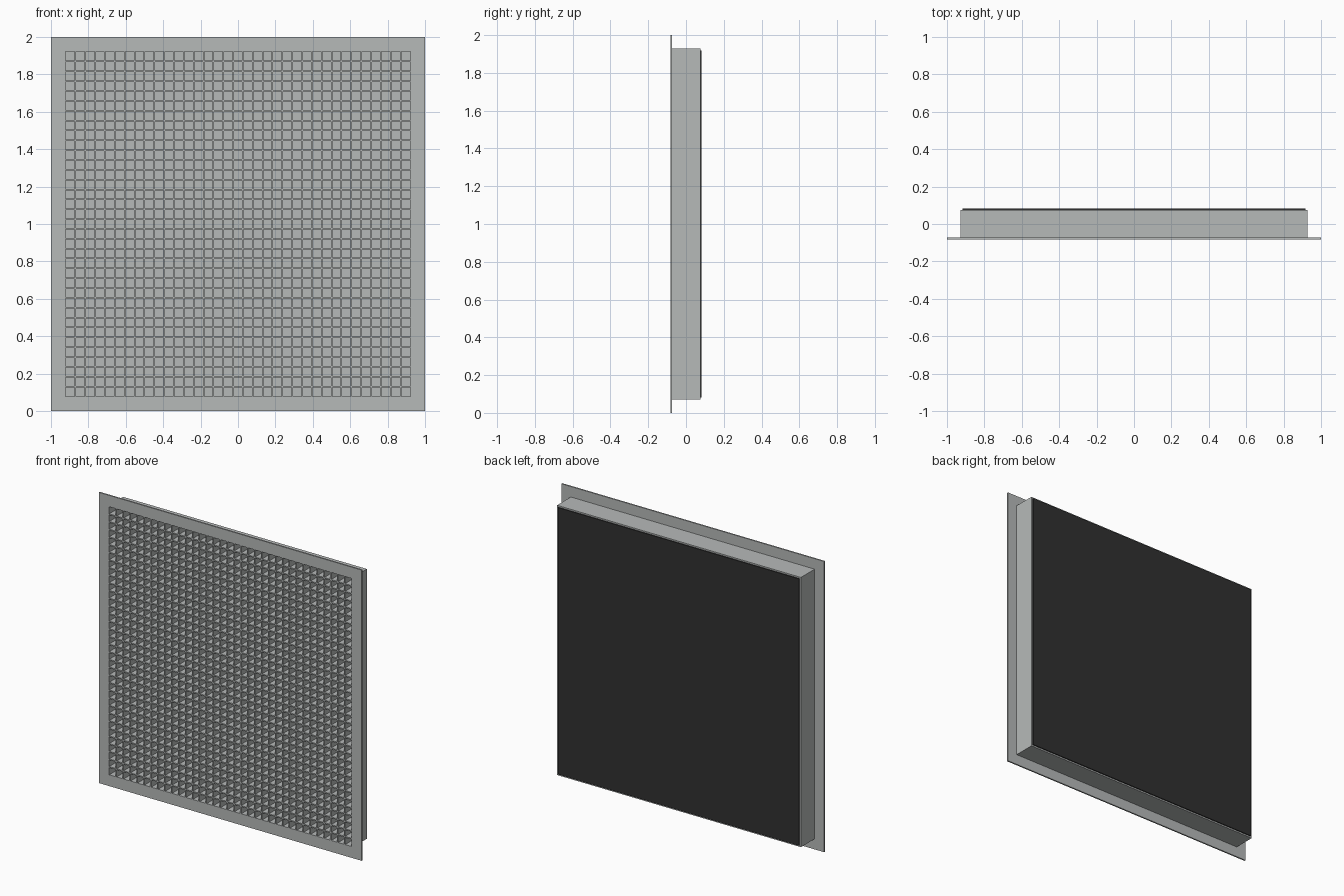
import bpy
import bmesh
from mathutils import Vector

if "Cube" in bpy.data.objects:
    bpy.data.objects.remove(bpy.data.objects["Cube"], do_unlink=True)


def material(name, rgb):
    mat = bpy.data.materials.new(name)
    mat.use_nodes = True
    color = (*rgb, 1)
    mat.diffuse_color = color
    mat.node_tree.nodes["Principled BSDF"].inputs["Base Color"].default_value = color
    return mat


def finish(name, bm, mat):
    bmesh.ops.recalc_face_normals(bm, faces=bm.faces)
    mesh = bpy.data.meshes.new(name)
    bm.to_mesh(mesh)
    bm.free()
    mesh.materials.append(mat)
    obj = bpy.data.objects.new(name, mesh)
    bpy.context.collection.objects.link(obj)
    return obj


def box(name, low, high, mat):
    bm = bmesh.new()
    low, high = Vector(low), Vector(high)
    bmesh.ops.create_cube(bm, size=1)
    for v in bm.verts:
        v.co = (low + high) / 2 + v.co * (high - low)
    return finish(name, bm, mat)


def square_ring(name, outer, inner, front, back, mat):
    """Square ring around the panel centre, given as half widths."""
    bm = bmesh.new()
    corners = [(-1, -1), (1, -1), (1, 1), (-1, 1)]
    section = [(outer, front), (outer, back), (inner, back), (inner, front)]
    loops = [[bm.verts.new((x * r, y, CENTRE + z * r)) for x, z in corners]
             for r, y in section]
    for i in range(4):
        a, b = loops[i], loops[(i + 1) % 4]
        for j in range(4):
            k = (j + 1) % 4
            bm.faces.new((a[j], a[k], b[k], b[j]))
    return finish(name, bm, mat)


def repeat(obj, count, step):
    array = obj.modifiers.new("Repeat", 'ARRAY')
    array.count = count
    array.use_relative_offset = False
    array.use_constant_offset = True
    array.constant_offset_displace = step


grey = material("Grey metal", (0.47, 0.49, 0.485))
black = material("Black backing", (0.03, 0.03, 0.03))

CENTRE = 1.0
FRONT, FLANGE_BACK, BOX_BACK, BACK = -0.083, -0.073, 0.076, 0.083
BOX, OPENING = 0.928, 0.922
CELLS = 35
PITCH = 2 * OPENING / CELLS
HALF_BLADE = 0.004

# Front flange and the sleeve behind it
square_ring("front_flange", 1.0, OPENING, FRONT, FLANGE_BACK, grey)
square_ring("box_sleeve", BOX, OPENING, FLANGE_BACK, BOX_BACK, grey)

# Closed rear of the box and the backing sheet
box("box_rear", (-OPENING, BOX_BACK - 0.006, CENTRE - OPENING),
    (OPENING, BOX_BACK, CENTRE + OPENING), grey)
box("backing_sheet", (-0.918, BOX_BACK, CENTRE - 0.918),
    (0.918, BACK, CENTRE + 0.918), black)

# Crossed blades forming the square cells
blade_back = BOX_BACK - 0.006
first = -OPENING + PITCH
upright = box("upright_blades", (first - HALF_BLADE, FRONT, CENTRE - OPENING),
              (first + HALF_BLADE, blade_back, CENTRE + OPENING), grey)
repeat(upright, CELLS - 1, (PITCH, 0, 0))
level = box("level_blades", (-OPENING, FRONT, CENTRE + first - HALF_BLADE),
            (OPENING, blade_back, CENTRE + first + HALF_BLADE), grey)
repeat(level, CELLS - 1, (0, 0, PITCH))
